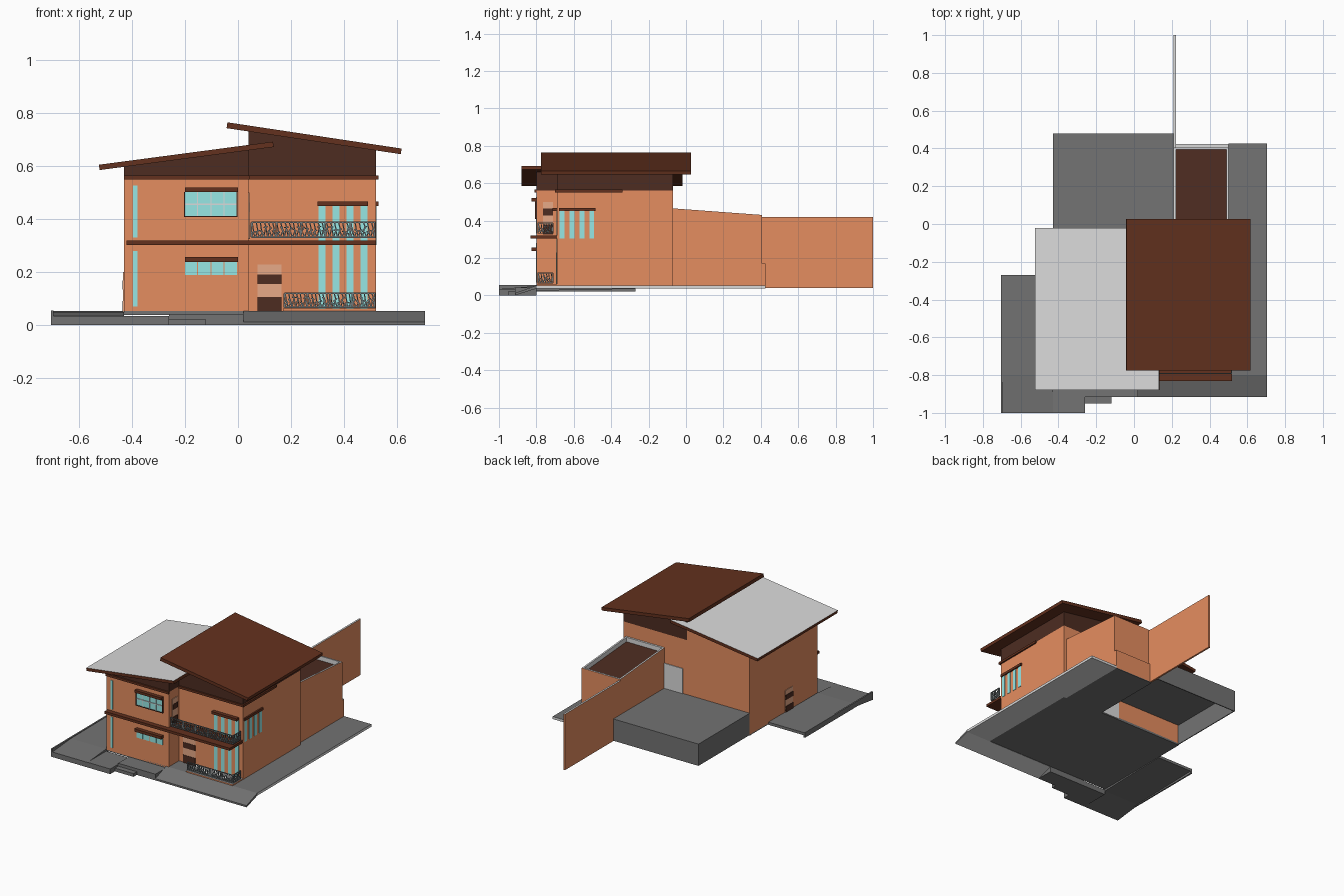
import bpy, bmesh, random
from mathutils import Vector, Matrix

if "Cube" in bpy.data.objects:
    bpy.data.objects.remove(bpy.data.objects["Cube"])

random.seed(4)


def mat(name, r, g, b):
    m = bpy.data.materials.new(name)
    lin = [((c / 255 + 0.055) / 1.055) ** 2.4 for c in (r, g, b)]
    m.diffuse_color = (*lin, 1)
    m.use_nodes = True
    m.node_tree.nodes["Principled BSDF"].inputs["Base Color"].default_value = m.diffuse_color
    return m


ORANGE = mat("orange_wall", 229, 141, 96)
BROWN = mat("roof_brown", 99, 49, 30)
DARK = mat("dark_brown", 77, 44, 33)
LIGHT = mat("light_grey", 218, 218, 218)
GREY = mat("paving_grey", 115, 115, 115)
GLASS = mat("glass_cyan", 152, 232, 230)
TAN = mat("door_tan", 242, 178, 142)
IRON = mat("iron_grey", 112, 120, 122)


def finish(name, bm, *mats):
    bmesh.ops.recalc_face_normals(bm, faces=bm.faces)
    me = bpy.data.meshes.new(name)
    bm.to_mesh(me)
    bm.free()
    for m in mats:
        me.materials.append(m)
    ob = bpy.data.objects.new(name, me)
    bpy.context.collection.objects.link(ob)
    return ob


def add_box(bm, x0, x1, y0, y1, z0, z1):
    m = Matrix.Translation(((x0 + x1) / 2, (y0 + y1) / 2, (z0 + z1) / 2)) @ Matrix.Diagonal((x1 - x0, y1 - y0, z1 - z0, 1))
    bmesh.ops.create_cube(bm, size=1, matrix=m)


def boxes(name, m, *dims, top=None):
    """Boxes in one colour, or with a second colour on the upward faces."""
    bm = bmesh.new()
    for d in dims:
        add_box(bm, *d)
    if top:
        bm.normal_update()
        for f in bm.faces:
            f.material_index = int(f.normal.z > 0.9)
    return finish(name, bm, m, *([top] if top else []))


def prism(name, prof, a, b, axis, *mats, rule=None):
    """Extrude a profile (u, z) along x or y; rule gives the material slot from the face normal."""
    bm = bmesh.new()
    put = (lambda u, z, t: (u, t, z)) if axis == 'y' else (lambda u, z, t: (t, u, z))
    f = bm.faces.new([bm.verts.new(put(u, z, a)) for u, z in prof])
    ext = bmesh.ops.extrude_face_region(bm, geom=[f])
    step = Vector(put(0, 0, b - a))
    bmesh.ops.translate(bm, vec=step, verts=[v for v in ext['geom'] if isinstance(v, bmesh.types.BMVert)])
    bmesh.ops.recalc_face_normals(bm, faces=bm.faces)
    if rule:
        for f in bm.faces:
            f.material_index = rule(f.normal)
    return finish(name, bm, *mats)


def add_bar(bm, p, q, t):
    p, q = Vector(p), Vector(q)
    d = q - p
    m = Matrix.Translation((p + q) / 2) @ d.to_track_quat('Z', 'Y').to_matrix().to_4x4() @ Matrix.Diagonal((t, t, d.length, 1))
    bmesh.ops.create_cube(bm, size=1, matrix=m)


# ---- paving and yard; the apron right of the house is light on its edges and underside
boxes("house_paving", GREY, (-0.43, 0.52, -0.80, -0.07, 0.038, 0.053), (0.21, 0.50, -0.07, 0.424, 0.036, 0.041))
boxes("side_apron", LIGHT, (0.52, 0.705, -0.80, 0.425, 0.036, 0.053), (0.50, 0.52, -0.07, 0.425, 0.036, 0.053), top=GREY)
prism("front_ramp", [(-0.80, 0.053), (-0.80, 0.036), (-0.915, 0.0), (-0.915, 0.012)], 0.02, 0.705, 'x',
      GREY, LIGHT, rule=lambda n: int(n.z < -0.5))
yard = [(-0.27, 0.053), (-0.27, 0.035), (-0.80, 0.025), (-1.0, 0.0), (-1.0, 0.034), (-0.80, 0.05)]
prism("side_yard", yard, -0.705, -0.43, 'x', GREY)
boxes("yard_curb", GREY, (-0.705, -0.695, -1.0, -0.27, 0.02, 0.055))
boxes("entry_steps", GREY, (-0.43, -0.26, -1.0, -0.80, 0, 0.035), (-0.28, -0.12, -0.95, -0.80, 0, 0.022),
      (-0.26, 0.02, -0.915, -0.80, 0, 0.042))
# hollow terrace: top plate on two side walls
boxes("back_terrace", GREY, (-0.43, 0.21, -0.07, 0.48, 0.18, 0.19), (-0.43, -0.424, -0.07, 0.48, 0.042, 0.18),
      (-0.424, 0.21, 0.474, 0.48, 0.042, 0.18))

# ---- walls
boxes("left_block", ORANGE, (-0.43, 0.04, -0.80, -0.07, 0.045, 0.56))
boxes("right_block", ORANGE, (0.04, 0.52, -0.69, -0.07, 0.045, 0.56))
prism("left_gable", [(-0.43, 0.56), (0.04, 0.56), (0.04, 0.662), (-0.43, 0.60)], -0.80, -0.07, 'y',
      ORANGE, DARK, rule=lambda n: int(n.y < -0.9 or n.x > 0.9))
prism("right_gable", [(0.04, 0.56), (0.52, 0.56), (0.52, 0.662), (0.04, 0.735)], -0.69, -0.07, 'y', DARK)
boxes("boundary_wall", ORANGE, (0.21, 0.222, 0.40, 1.0, 0.04, 0.42), top=LIGHT)

# ---- back extension with a sunken sloping roof
bm = bmesh.new()
add_box(bm, 0.21, 0.50, -0.07, 0.405, 0.04, 0.465)
for v in bm.verts:
    if v.co.z > 0.2 and v.co.y > 0:
        v.co.z = 0.43
bm.normal_update()
top = max(bm.faces, key=lambda f: f.normal.z)
rim = bmesh.ops.inset_individual(bm, faces=[top], thickness=0.016)['faces']
for f in rim:
    f.material_index = 1
well = bmesh.ops.extrude_face_region(bm, geom=[top])['geom']
floor = [g for g in well if isinstance(g, bmesh.types.BMFace)][0]
if top.is_valid:
    bmesh.ops.delete(bm, geom=[top], context='FACES_ONLY')
bmesh.ops.translate(bm, vec=(0, 0, -0.03), verts=floor.verts)
for e in floor.edges:
    for f in e.link_faces:
        f.material_index = 1
floor.material_index = 2
finish("back_extension", bm, ORANGE, LIGHT, DARK)
boxes("extension_plinth", ORANGE, (0.21, 0.50, 0.40, 0.424, 0.04, 0.17), top=LIGHT)

# ---- two opposed sloping roofs
prism("left_roof", [(-0.522, 0.585), (0.135, 0.672), (0.132, 0.692), (-0.525, 0.605)], -0.88, -0.02, 'y',
      BROWN, LIGHT, rule=lambda n: int(n.z > 0.9))
prism("right_roof", [(-0.043, 0.743), (0.614, 0.645), (0.617, 0.666), (-0.04, 0.765)], -0.775, 0.027, 'y', BROWN)

# ---- brown trims, floor band and balcony slab
boxes("eaves_trim", BROWN, (-0.43, 0.045, -0.81, -0.80, 0.55, 0.565), (0.04, 0.53, -0.70, -0.69, 0.55, 0.565),
      (0.52, 0.53, -0.70, -0.34, 0.55, 0.565))
boxes("floor_band", BROWN, (-0.42, 0.04, -0.832, -0.80, 0.303, 0.32))
boxes("balcony_slab", BROWN, (0.04, 0.52, -0.832, -0.69, 0.303, 0.32))
boxes("porch_floor", ORANGE, (0.17, 0.52, -0.80, -0.69, 0.045, 0.062), top=LIGHT)

# ---- window awnings
boxes("front_awnings", BROWN, (-0.20, 0.0, -0.825, -0.80, 0.238, 0.257), (-0.20, 0.0, -0.825, -0.80, 0.503, 0.52))
boxes("glazing_awnings", BROWN, (0.30, 0.49, -0.715, -0.69, 0.45, 0.467), (0.52, 0.53, -0.68, -0.485, 0.45, 0.467))

# ---- windows as thin plates
FY, RY = (-0.803, -0.799), (-0.692, -0.689)
boxes("tall_strip_windows", GLASS, (-0.397, -0.38, *FY, 0.33, 0.527), (-0.397, -0.38, *FY, 0.07, 0.28))
boxes("upper_window", GLASS, (-0.20, -0.004, *FY, 0.412, 0.503))
boxes("lower_window", GLASS, *[(-0.20 + i * 0.05, -0.154 + i * 0.05, *FY, 0.19, 0.238) for i in range(4)])
boxes("upper_window_bars", LIGHT, (-0.20, -0.004, -0.807, -0.80, 0.453, 0.458),
      *[(x - 0.002, x + 0.002, -0.807, -0.80, 0.412, 0.503) for x in (-0.152, -0.102, -0.052)])
boxes("upper_window_frame", DARK, (-0.203, -0.199, -0.808, -0.80, 0.41, 0.503), (-0.005, -0.001, -0.808, -0.80, 0.41, 0.503),
      (-0.203, -0.001, -0.808, -0.80, 0.408, 0.412))
boxes("front_glazing", GLASS, *[(0.304 + i * 0.053, 0.33 + i * 0.053, *RY, 0.062, 0.45) for i in range(4)])
boxes("side_glazing", GLASS, *[(0.519, 0.523, -0.675 + i * 0.053, -0.65 + i * 0.053, 0.303, 0.45) for i in range(4)])
boxes("back_door", LIGHT, (0.07, 0.21, -0.071, -0.065, 0.042, 0.36))


# ---- banded doors: tan leaf with two dark bands
def door(name, z0, z1, place):
    h = z1 - z0
    boxes(name + "_leaf", TAN, place(0.004, z0, z1))
    boxes(name + "_bands", DARK, place(0.006, z0, z0 + 0.3 * h), place(0.006, z0 + 0.58 * h, z0 + 0.79 * h))


door("entrance_door", 0.053, 0.228, lambda t, a, b: (0.073, 0.165, -0.69 - t, -0.689, a, b))
door("balcony_door", 0.325, 0.50, lambda t, a, b: (0.039, 0.04 + t, -0.765, -0.71, a, b))
door("side_door", 0.045, 0.20, lambda t, a, b: (-0.43 - t, -0.429, -0.53, -0.45, a, b))


# ---- wrought iron railings: framed panels filled with crossing scroll bars
def railing(name, x0, z0, z1, panels):
    bm = bmesh.new()
    corner = (0.516, -0.792)
    for start, end, n in (((x0, -0.792), corner, panels), (corner, (0.516, -0.71), 1)):
        a, b = Vector(start), Vector(end)
        at = lambda t, z: (*a.lerp(b, t), z)
        for z in (z0, z1):
            add_bar(bm, at(0, z), at(1, z), 0.005)
        for i in range(n + 1):
            add_bar(bm, at(i / n, z0), at(i / n, z1), 0.005)
        k = n * 6
        for i in range(k):
            m1, m2 = random.uniform(0.25, 0.75), random.uniform(0.25, 0.75)
            za, zb = z0 + (z1 - z0) * m1, z0 + (z1 - z0) * m2
            add_bar(bm, at(i / k, z0), at((i + 0.6) / k, za), 0.0045)
            add_bar(bm, at((i + 0.6) / k, za), at((i + 0.2) / k, z1), 0.0045)
            add_bar(bm, at(i / k, zb), at((i + 1) / k, za), 0.0045)
            add_bar(bm, at((i + 1) / k, z0), at((i + 0.5) / k, zb), 0.0045)
    finish(name, bm, IRON)


railing("balcony_railing", 0.05, 0.332, 0.388, 5)
railing("porch_railing", 0.175, 0.067, 0.12, 4)
